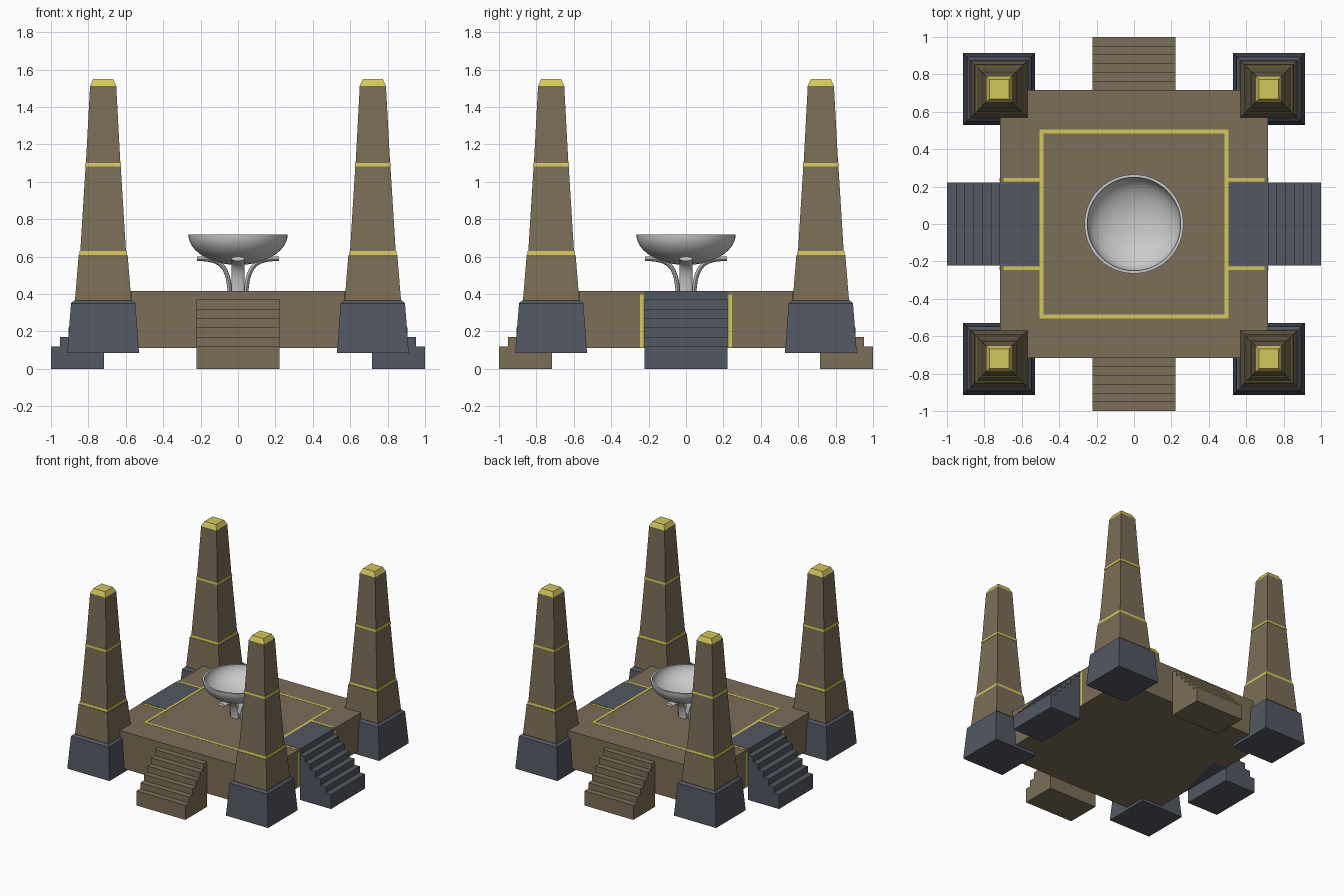
import bpy, bmesh
from math import sin, cos, pi, radians, sqrt
from mathutils import Matrix, Vector

if "Cube" in bpy.data.objects:
    bpy.data.objects.remove(bpy.data.objects["Cube"])


def material(name, rgb):
    m = bpy.data.materials.new(name)
    m.diffuse_color = (*rgb, 1)
    m.use_nodes = True
    m.node_tree.nodes["Principled BSDF"].inputs["Base Color"].default_value = m.diffuse_color
    return m


STONE = material("brown_stone", (0.20, 0.155, 0.095))
SLATE = material("slate", (0.085, 0.095, 0.12))
GOLD = material("gold", (0.66, 0.57, 0.11))


def finish(name, bm, mat=None, loc=(0, 0, 0), turn=0, smooth=False):
    bmesh.ops.recalc_face_normals(bm, faces=bm.faces[:])
    bmesh.ops.transform(bm, verts=bm.verts[:],
                        matrix=Matrix.Translation(loc) @ Matrix.Rotation(turn, 4, 'Z'))
    me = bpy.data.meshes.new(name)
    bm.to_mesh(me)
    bm.free()
    ob = bpy.data.objects.new(name, me)
    bpy.context.collection.objects.link(ob)
    if mat:
        me.materials.append(mat)
    if smooth:
        bpy.ops.object.select_all(action='DESELECT')
        ob.select_set(True)
        bpy.context.view_layer.objects.active = ob
        bpy.ops.object.shade_smooth_by_angle(angle=radians(40))
    return ob


def loft(name, rings, mat=None, **kw):
    """Skin a stack of equal-sized rings and cap both ends."""
    bm = bmesh.new()
    vs = [[bm.verts.new(p) for p in ring] for ring in rings]
    n = len(rings[0])
    for a, b in zip(vs, vs[1:]):
        for i in range(n):
            bm.faces.new((a[i], a[(i + 1) % n], b[(i + 1) % n], b[i]))
    bm.faces.new(vs[0])
    bm.faces.new(vs[-1])
    return finish(name, bm, mat, **kw)


def square(h, z):
    return [(-h, -h, z), (h, -h, z), (h, h, z), (-h, h, z)]


def circle(r, z, n=48):
    return [(r * cos(2 * pi * i / n), r * sin(2 * pi * i / n), z) for i in range(n)]


def box(name, x0, x1, y0, y1, z0, z1, mat, turn=0):
    rings = [[(x0, y0, z), (x1, y0, z), (x1, y1, z), (x0, y1, z)] for z in (z0, z1)]
    return loft(name, rings, mat, turn=turn)


# Platform with notched corners
TOP, E, N = 0.415, 0.717, 0.57
quarter = [(E, N), (N, N), (N, E)]
outline = []
for k in range(4):
    rot = Matrix.Rotation(k * pi / 2, 2)
    outline += [tuple(rot @ Vector(p)) for p in quarter]
loft("platform", [[(x, y, z) for x, y in outline] for z in (0.11, TOP)], STONE)

# Square gold inlay line on the deck
for k in range(4):
    box(f"deck_inlay_{k}", 0.485, 0.505, -0.485, 0.505, TOP - 0.01, TOP + 0.002,
        GOLD, k * pi / 2)

# Stairs on all four sides
STEPS, W = 6, 0.221
for k, side in enumerate(("right", "back", "left", "front")):
    d = (1.0 - E) / STEPS
    profile = [(E, 0), (1.0, 0)]
    for s in range(STEPS):
        z = 0.12 + 0.05 * s
        profile += [(1.0 - d * s, z), (1.0 - d * (s + 1), z)]
    mat = SLATE if k % 2 == 0 else STONE
    loft(f"{side}_stairs", [[(x, y, z) for x, z in profile] for y in (-W, W)],
         mat, turn=k * pi / 2)
    if k % 2 == 0:
        # Slate landing with gold edging on the deck and wall
        t = k * pi / 2
        box(f"{side}_landing", 0.505, E + 0.002, -W, W, 0.11, TOP + 0.002, SLATE, t)
        for s in (-1, 1):
            y0, y1 = sorted((s * 0.226, s * 0.245))
            box(f"{side}_deck_edging_{s}", 0.5, 0.698, y0, y1, TOP - 0.01, TOP + 0.002, GOLD, t)
            box(f"{side}_wall_edging_{s}", 0.7, E + 0.002, y0, y1, 0.11, 0.397, GOLD, t)

# Corner obelisks: (part, material, [(half width, z), ...])
parts = [
    ("pedestal", SLATE, [(0.192, 0.085), (0.172, 0.35), (0.155, 0.365)]),
    ("lower_shaft", STONE, [(0.151, 0.36), (0.131, 0.607)]),
    ("lower_band", GOLD, [(0.127, 0.607), (0.125, 0.63)]),
    ("middle_shaft", STONE, [(0.122, 0.63), (0.094, 1.082)]),
    ("upper_band", GOLD, [(0.097, 1.082), (0.095, 1.1)]),
    ("upper_shaft", STONE, [(0.092, 1.1), (0.070, 1.513)]),
    ("cap", GOLD, [(0.070, 1.513), (0.052, 1.55)]),
]
C = 0.721
for sx in (-1, 1):
    for sy in (-1, 1):
        for part, mat, rings in parts:
            loft(f"obelisk_{part}", [square(h, z) for h, z in rings], mat,
                 loc=(sx * C, sy * C, 0))

# Bowl: elliptical shell with a flat rim
RIM = 0.718
outer = [(0.265 * sin(a), RIM - 0.163 * cos(a))
         for a in (pi / 2 * i / 14 for i in range(1, 15))]
inner = [(0.25 * sin(a), RIM - 0.148 * cos(a))
         for a in (pi / 2 * i / 14 for i in range(14, 0, -1))]
loft("bowl", [circle(r, z) for r, z in outer + inner], smooth=True)

# Four flared legs with an oval cross-section
P = [Vector(p) for p in ((0.043, 0.405), (0.052, 0.56), (0.10, 0.588), (0.218, 0.588))]
for k in range(4):
    rings = []
    for i in range(15):
        t = i / 14
        u = 1 - t
        c = u**3 * P[0] + 3 * u * u * t * P[1] + 3 * u * t * t * P[2] + t**3 * P[3]
        tan = (u * u * (P[1] - P[0]) + 2 * u * t * (P[2] - P[1]) + t * t * (P[3] - P[2])).normalized()
        nor = Vector((-tan.y, tan.x))
        ring = []
        for j in range(16):
            a = 2 * pi * j / 16
            q = c + nor * 0.012 * sin(a)
            ring.append((q.x, 0.035 * cos(a), q.y))
        rings.append(ring)
    loft(f"bowl_leg_{k}", rings, turn=k * pi / 2, smooth=True)
